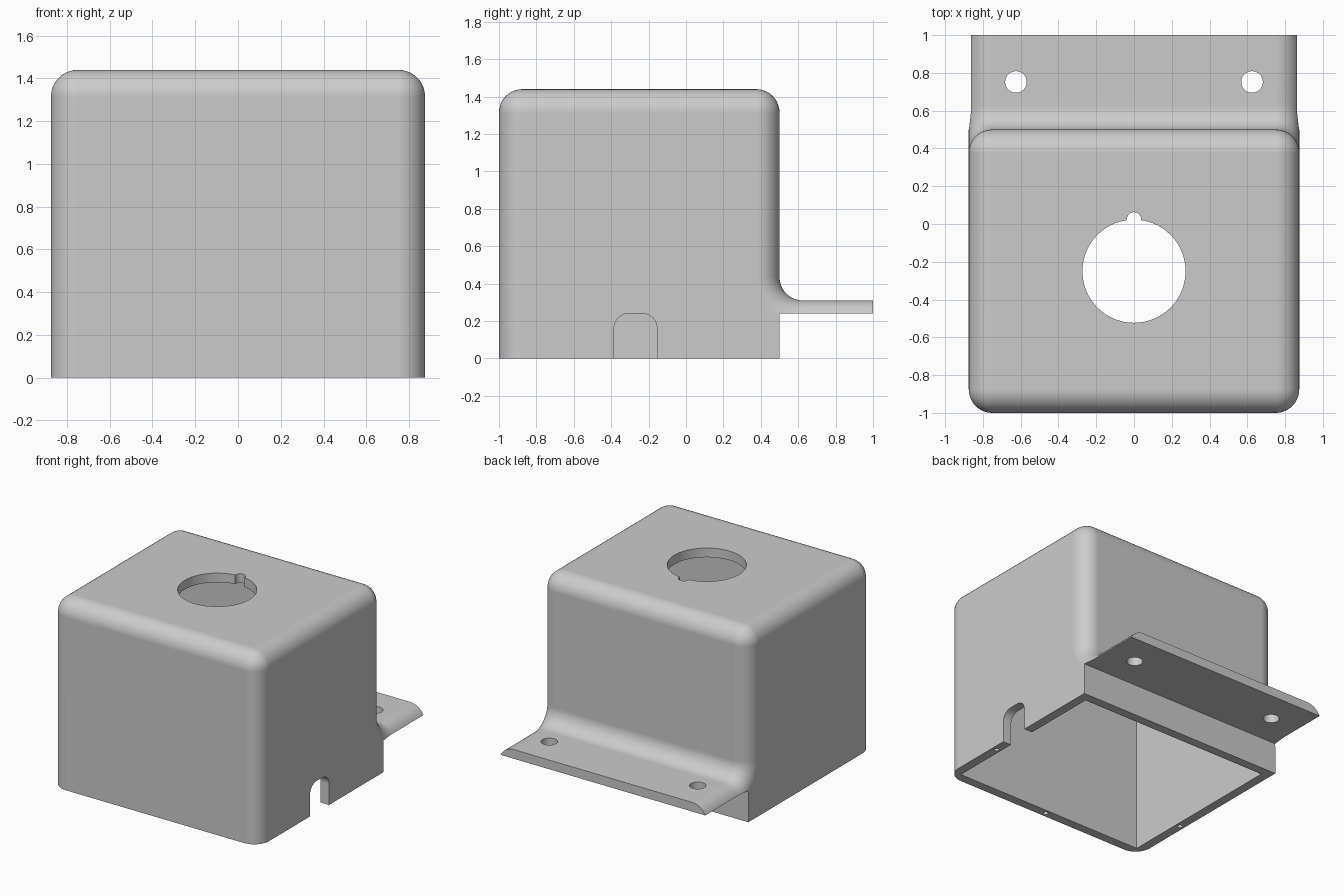
import bpy
import bmesh
from math import sin, cos, pi, radians

if "Cube" in bpy.data.objects:
    bpy.data.objects.remove(bpy.data.objects["Cube"])

# Main dimensions
HALF_W, FRONT, BACK, TOP = 0.875, -1.0, 0.5, 1.44
FLANGE_END, FLANGE_TOP, FLANGE_BOTTOM = 1.0, 0.31, 0.24
R, WALL = 0.125, 0.07
STEPS = 10

grey = bpy.data.materials.new("plain grey")
grey.use_nodes = True
grey.diffuse_color = (0.6, 0.6, 0.6, 1)
grey.node_tree.nodes["Principled BSDF"].inputs["Base Color"].default_value = (0.6, 0.6, 0.6, 1)


def arc(cu, cv, r, start, end, steps=STEPS):
    angles = [radians(start + (end - start) * i / steps) for i in range(steps + 1)]
    return [(cu + r * cos(a), cv + r * sin(a)) for a in angles]


def loft(name, rings):
    """Closed solid through matching rings of 3D points."""
    bm = bmesh.new()
    loops = [[bm.verts.new(p) for p in ring] for ring in rings]
    for a, b in zip(loops, loops[1:]):
        for i in range(len(a)):
            j = (i + 1) % len(a)
            bm.faces.new((a[i], a[j], b[j], b[i]))
    bm.faces.new(loops[0])
    bm.faces.new(loops[-1])
    bmesh.ops.remove_doubles(bm, verts=bm.verts, dist=0.0001)
    bmesh.ops.recalc_face_normals(bm, faces=bm.faces)
    mesh = bpy.data.meshes.new(name)
    bm.to_mesh(mesh)
    bm.free()
    obj = bpy.data.objects.new(name, mesh)
    bpy.context.collection.objects.link(obj)
    return obj


def box(name, x0, x1, y0, y1, z0, z1):
    base = [(x0, y0), (x1, y0), (x1, y1), (x0, y1)]
    return loft(name, [[(x, y, z) for x, y in base] for z in (z0, z1)])


def cylinder(name, x, y, r, z0, z1, steps=48):
    base = arc(x, y, r, 0, 360, steps)[:-1]
    return loft(name, [[(u, v, z) for u, v in base] for z in (z0, z1)])


def side_profile(d):
    """Side outline in y and z, pulled inward by d."""
    return ([(FRONT + d, 0)]
            + arc(FRONT + R, TOP - R, R - d, 180, 90)
            + arc(BACK - R, TOP - R, R - d, 90, 0)
            + arc(BACK + R, FLANGE_TOP + R, R + d, 180, 270)
            + [(FLANGE_END, FLANGE_TOP - d), (FLANGE_END, 0)])


# Housing with flange, rounded towards both sides
quarter = [pi / 2 * i / STEPS for i in range(STEPS + 1)]
sections = [(HALF_W - R + R * sin(a), R * (1 - cos(a))) for a in quarter]
sections = [(-x, d) for x, d in reversed(sections)] + sections
housing = loft("housing", [[(x, y, z) for y, z in side_profile(d)] for x, d in sections])

# Space under the flange, hollow inside
cutters = [
    box("under_flange_cutter", -1, 1, BACK, 1.2, -0.1, FLANGE_BOTTOM),
    box("cavity_cutter", WALL - HALF_W, HALF_W - WALL, FRONT + WALL, BACK - WALL, -0.1, TOP - WALL),
    cylinder("top_hole_cutter", 0, -0.25, 0.273, 1.2, 1.6, 64),
    cylinder("key_slot_cutter", 0, 0.025, 0.038, 1.2, 1.6, 24),
]

# Cable notch through one side wall
notch = [(-0.385, -0.1)] + arc(-0.305, 0.16, 0.08, 180, 90) \
    + arc(-0.235, 0.16, 0.08, 90, 0) + [(-0.155, -0.1)]
cutters.append(loft("notch_cutter", [[(x, y, z) for y, z in notch] for x in (0.7, 1.0)]))

# Mounting holes in the flange and small screw holes in the rim
for side in (-1, 1):
    cutters.append(cylinder("flange_hole_cutter", side * 0.625, 0.752, 0.057, 0.1, 0.5))
    cutters.append(cylinder("rim_hole_cutter", side * 0.84, -0.5, 0.018, -0.1, 0.12, 16))
cutters.append(cylinder("rim_hole_cutter", 0, FRONT + WALL / 2, 0.018, -0.1, 0.12, 16))

for cutter in cutters:
    cutter.hide_render = True
    mod = housing.modifiers.new(cutter.name, "BOOLEAN")
    mod.operation = "DIFFERENCE"
    mod.solver = "EXACT"
    mod.object = cutter

# Bake the cuts and drop the cutters
bpy.context.view_layer.update()
evaluated = housing.evaluated_get(bpy.context.evaluated_depsgraph_get())
mesh = bpy.data.meshes.new_from_object(evaluated)
housing.modifiers.clear()
housing.data = mesh
for cutter in cutters:
    bpy.data.objects.remove(cutter)
mesh.materials.clear()
mesh.materials.append(grey)

# Smooth rounds, crisp edges
bpy.ops.object.select_all(action="DESELECT")
housing.select_set(True)
bpy.context.view_layer.objects.active = housing
bpy.ops.object.shade_smooth_by_angle(angle=radians(25))
weighted = housing.modifiers.new("even_shading", "WEIGHTED_NORMAL")
weighted.keep_sharp = True
